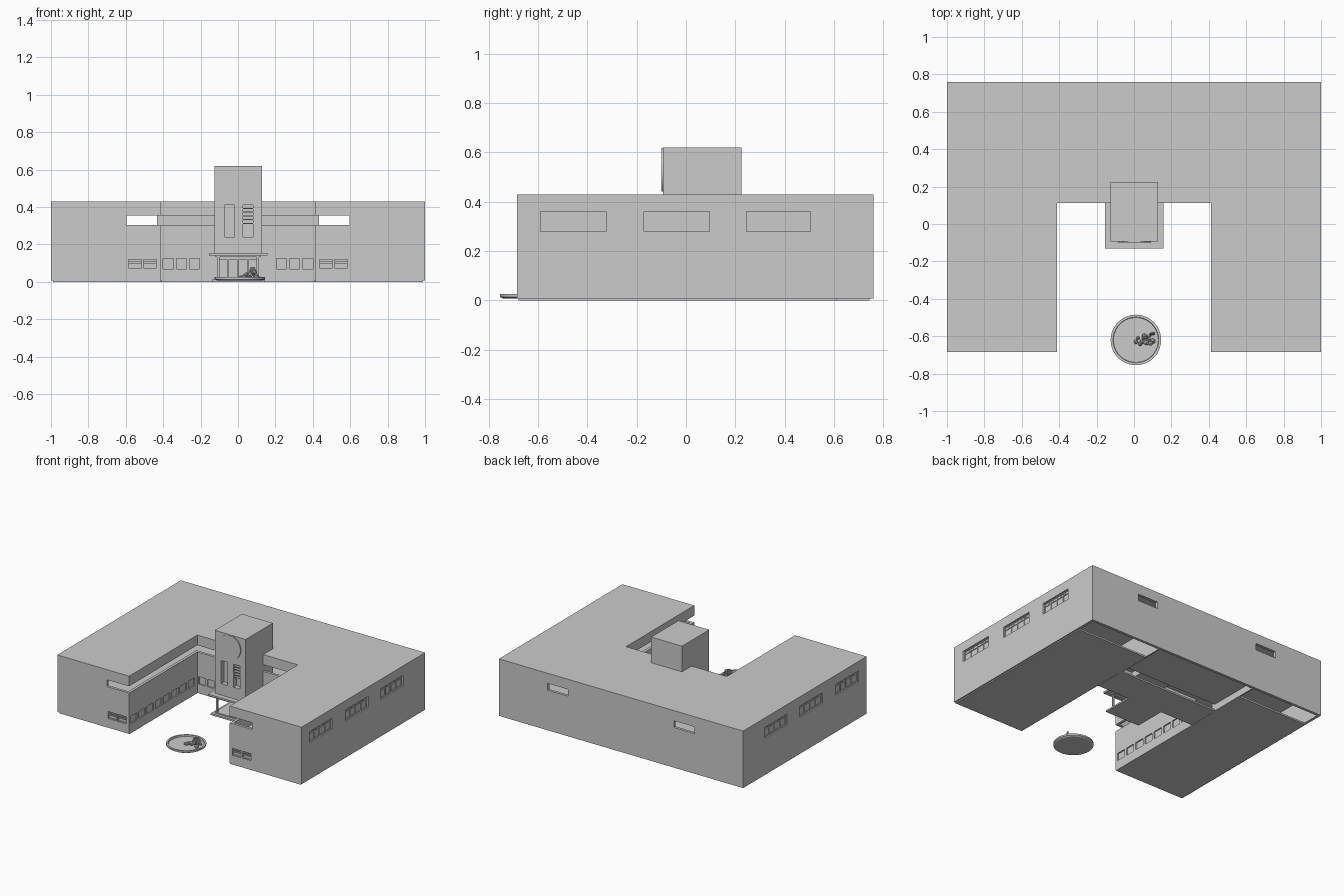
import bpy, bmesh, math, random
from mathutils import Vector, Matrix

if "Cube" in bpy.data.objects:
    bpy.data.objects.remove(bpy.data.objects["Cube"])

random.seed(3)


def finish(name, bm):
    bmesh.ops.recalc_face_normals(bm, faces=bm.faces[:])
    me = bpy.data.meshes.new(name)
    bm.to_mesh(me)
    bm.free()
    ob = bpy.data.objects.new(name, me)
    bpy.context.collection.objects.link(ob)
    return ob


def boxes(name, items):
    """One object from boxes given as (x0, x1, y0, y1, z0, z1)."""
    bm = bmesh.new()
    for x0, x1, y0, y1, z0, z1 in items:
        m = Matrix.Translation(((x0 + x1) / 2, (y0 + y1) / 2, (z0 + z1) / 2))
        m = m @ Matrix.Diagonal((abs(x1 - x0), abs(y1 - y0), abs(z1 - z0), 1))
        bmesh.ops.create_cube(bm, size=1, matrix=m)
    return finish(name, bm)


def prism(name, outline, z0, z1):
    bm = bmesh.new()
    f = bm.faces.new([bm.verts.new((x, y, z0)) for x, y in outline])
    r = bmesh.ops.extrude_face_region(bm, geom=[f])
    vs = [v for v in r['geom'] if isinstance(v, bmesh.types.BMVert)]
    bmesh.ops.translate(bm, verts=vs, vec=(0, 0, z1 - z0))
    return finish(name, bm)


def cut(ob, cutter):
    cutter.hide_render = True
    mod = ob.modifiers.new("cut", 'BOOLEAN')
    mod.operation, mod.solver, mod.object = 'DIFFERENCE', 'EXACT', cutter
    bpy.context.view_layer.objects.active = ob
    bpy.ops.object.modifier_apply(modifier=mod.name)
    bpy.data.objects.remove(cutter)


def both(items):
    """Add copies of boxes mirrored across x = 0."""
    return items + [(-b, -a, *r) for a, b, *r in items]


def u_outline(t):
    i, o, f, k, c = 0.412 + t, 1 - t, -0.685 + t, 0.76 - t, 0.112 + t
    return [(-o, f), (-i, f), (-i, c), (i, c), (i, f), (o, f), (o, k), (-o, k)]


def lathe(name, profile, n, loc):
    bm = bmesh.new()
    vs = [bm.verts.new((r, 0, z)) for r, z in profile]
    es = [bm.edges.new(p) for p in zip(vs, vs[1:])]
    bmesh.ops.spin(bm, geom=vs + es, axis=(0, 0, 1), cent=(0, 0, 0), steps=n, angle=math.tau)
    bmesh.ops.remove_doubles(bm, verts=bm.verts[:], dist=1e-5)
    ob = finish(name, bm)
    ob.location = loc
    return ob


# U-shaped building shell
T = 0.02
shell = prism("building_shell", u_outline(0), 0.008, 0.43)
cut(shell, prism("inner_void", u_outline(T), -0.1, 0.41))

# Openings: ribbon slot, rear slots, side windows, small ground-floor windows
cut(shell, boxes("ribbon_cutter", [(-0.595, 0.595, -0.72, 0.15, 0.305, 0.355)]))
side_spans = [(-0.59, -0.325), (-0.17, 0.095), (0.245, 0.505)]
side = both([(0.96, 1.05, a, b, 0.28, 0.36) for a, b in side_spans])
rear = both([(0.432, 0.6, 0.7, 0.8, 0.305, 0.355)])
LZ = (0.07, 0.125)
end_x = [(0.435, 0.505), (0.515, 0.585)]
court_x = [(0.205, 0.26), (0.275, 0.33), (0.345, 0.4)]
inner_y = [(-0.665 + 0.096 * i, -0.59 + 0.096 * i) for i in range(8)]
ends = both([(a, b, -0.72, -0.65, *LZ) for a, b in end_x])
court = both([(a, b, 0.08, 0.15, *LZ) for a, b in court_x])
inner = both([(0.38, 0.45, a, b, *LZ) for a, b in inner_y[1:]])
cut(shell, boxes("window_cutter", side + rear + ends + court + inner))
cut(shell, boxes("corner_window_cutter", both([(0.38, 0.45, *inner_y[0], *LZ)])))

# Glazing set back in the openings
panes = [(0.982, 0.985, a, b, 0.28, 0.36) for a, b in side_spans]
panes += [(a, b, -0.672, -0.669, *LZ) for a, b in end_x]
panes += [(a, b, 0.121, 0.124, *LZ) for a, b in court_x]
panes += [(0.421, 0.424, a, b, *LZ) for a, b in inner_y]
boxes("window_glass", both(panes))

# Frames and mullions of the side windows
bars = []
for a, b in side_spans:
    w = b - a
    bars += [(0.978, 0.99, a, b, z, z + 0.005) for z in (0.28, 0.333, 0.355)]
    for i in range(5):
        y = a + (w - 0.005) * i / 4
        bars.append((0.978, 0.99, y, y + 0.005, 0.28, 0.36))
    for i in range(1, 6):
        y = a + (w - 0.005) * i / 6
        bars.append((0.978, 0.99, y, y + 0.004, 0.337, 0.358))
# Bars of the wing-end windows
for a, b in end_x:
    bars += [(a, b, -0.682, -0.668, z, z + 0.004) for z in (0.07, 0.095, 0.108, 0.121)]
boxes("window_frames", both(bars))

# Floors and inner partitions
boxes("wing_floors", both([(0.412, 0.99, -0.68, 0.61, 0, 0.012)]))
boxes("centre_floors", [(-0.41, 0.41, 0.115, 0.36, 0, 0.012),
                        (-0.41, 0.41, 0.36, 0.745, 0.05, 0.06)])
prism("upper_floor", u_outline(0.015), 0.2, 0.21)
boxes("partitions", both([(0.405, 0.415, 0.33, 0.745, 0.0, 0.2)]))

# Clock tower with two tall front recesses
tower = boxes("tower", [(-0.125, 0.128, -0.093, 0.225, 0.155, 0.62)])
slots = [(-0.073, -0.02, -0.12, -0.06, 0.24, 0.41), (0.028, 0.08, -0.12, -0.06, 0.24, 0.41)]
cut(tower, boxes("tower_slot_cutter", slots))
boxes("tower_louvres", [(0.028, 0.08, -0.088, -0.068, 0.31 + 0.02 * i, 0.315 + 0.02 * i)
                        for i in range(5)])
bm = bmesh.new()
bmesh.ops.create_cone(bm, cap_ends=True, segments=48, radius1=0.088, radius2=0.088, depth=0.012,
                      matrix=Matrix.Translation((0.002, -0.094, 0.53)) @ Matrix.Rotation(math.pi / 2, 4, 'X'))
finish("clock_disc", bm)

# Entrance canopy, step, columns and doors
boxes("entrance_canopy", [(-0.155, 0.158, -0.13, 0.112, 0.142, 0.155),
                          (-0.12, 0.12, -0.1, 0.112, 0.132, 0.142)])
boxes("entrance_step", [(-0.14, 0.145, -0.12, 0.115, 0, 0.012),
                        (-0.12, 0.125, -0.1, 0.115, 0.012, 0.02)])
boxes("entrance_columns", both([(0.1, 0.112, -0.095, -0.083, 0.02, 0.135)]))
boxes("entrance_doors", both([(0.003, 0.05, 0.1, 0.113, 0.02, 0.12),
                              (0.056, 0.1, 0.1, 0.113, 0.02, 0.12)]))

# Round basin in the forecourt
C = Vector((0.01, -0.62, 0))
lathe("basin", [(0, 0.008), (0.125, 0.008), (0.135, 0.014), (0.135, 0.026),
                (0.122, 0.026), (0.12, 0.016), (0, 0.016)], 40, C)

# Rock and plant cluster in the basin
bm = bmesh.new()
for i in range(9):
    t = i / 8
    p = Vector((0.01 + 0.09 * t, -0.62 + random.uniform(-0.022, 0.03), 0.022 + 0.045 * t * random.random()))
    bmesh.ops.create_icosphere(bm, subdivisions=1, radius=random.uniform(0.01, 0.017),
                               matrix=Matrix.Translation(p))
for i in range(4):
    p = Vector((0.06 + 0.012 * i, -0.61 + 0.008 * i, 0.05))
    m = Matrix.Translation(p) @ Matrix.Rotation(0.4 - 0.25 * i, 4, 'Y')
    bmesh.ops.create_cone(bm, cap_ends=True, segments=6, radius1=0.008, radius2=0.004, depth=0.06, matrix=m)
finish("basin_rocks", bm)
